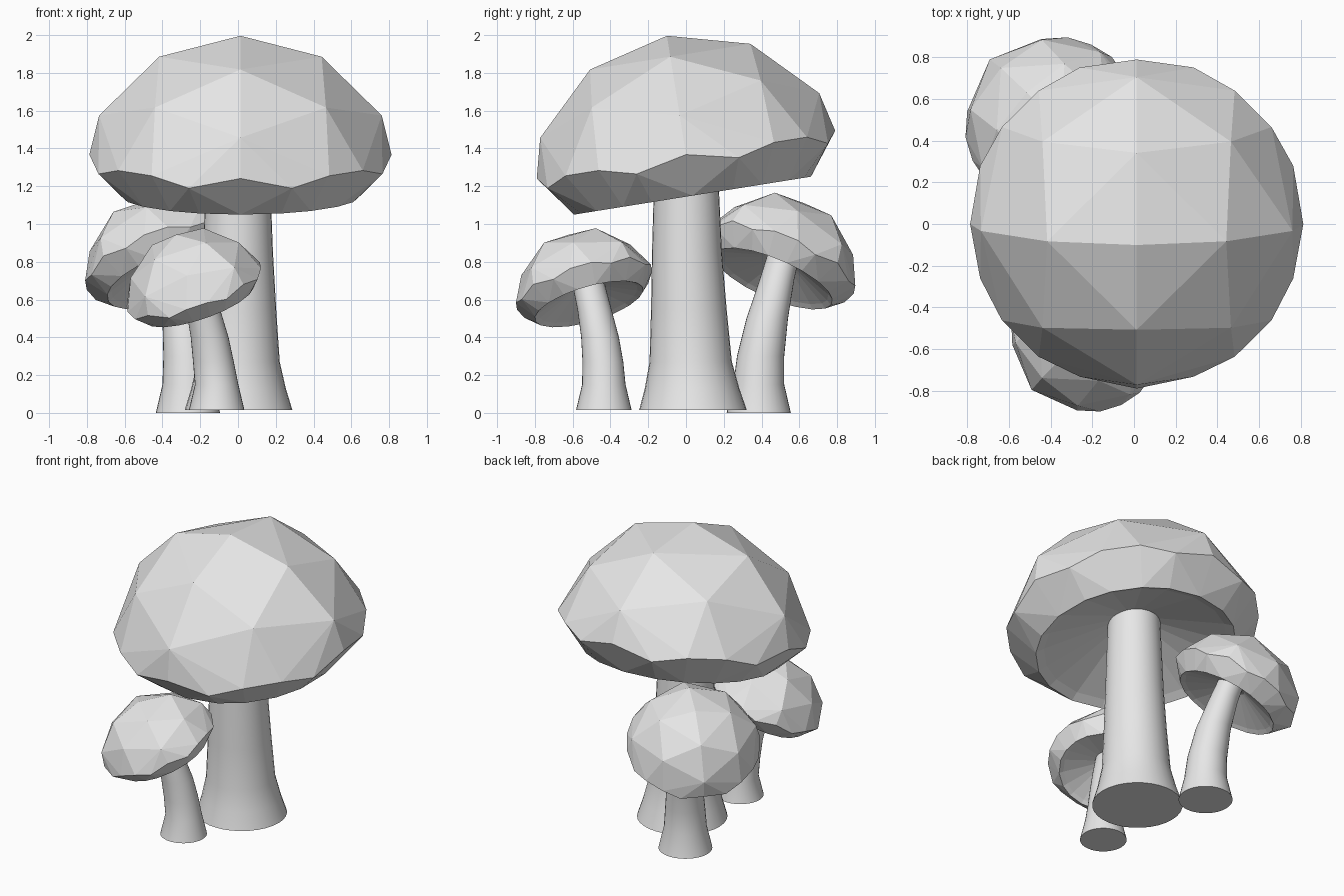
import bpy, bmesh, math
from mathutils import Vector, Matrix

cube = bpy.data.objects.get("Cube")
if cube:
    bpy.data.objects.remove(cube, do_unlink=True)

COLOUR = (0.8, 0.8, 0.8, 1.0)
mat = bpy.data.materials.new("pale grey")
mat.use_nodes = True
mat.diffuse_color = COLOUR
mat.node_tree.nodes["Principled BSDF"].inputs["Base Color"].default_value = COLOUR


def finish(bm, name, smooth=False):
    bmesh.ops.recalc_face_normals(bm, faces=bm.faces)
    mesh = bpy.data.meshes.new(name)
    bm.to_mesh(mesh)
    bm.free()
    mesh.materials.append(mat)
    obj = bpy.data.objects.new(name, mesh)
    bpy.context.collection.objects.link(obj)
    if smooth:
        bpy.ops.object.select_all(action='DESELECT')
        obj.select_set(True)
        bpy.context.view_layer.objects.active = obj
        bpy.ops.object.shade_smooth_by_angle(angle=math.radians(40))
    return obj


def polar(angle, radius, height):
    a = math.radians(angle)
    return Vector((radius * math.cos(a), radius * math.sin(a), height))


def cap(name, centre, axis, size, yaw):
    """Faceted dome with a scalloped rim and a hollow underside."""
    bm = bmesh.new()
    points = [Vector((0, 0, 0.847))]
    for quarter in range(0, 360, 90):
        points += [polar(quarter, 0.43, 0.735), polar(quarter + 45, 0.64, 0.535),
                   polar(quarter, 0.748, 0.42)]
        # Widest ring dips between its corners
        for turn, height in ((0, 0.21), (20, 0.15), (36, 0.2), (54, 0.2), (70, 0.15)):
            points += [polar(quarter + turn, 0.8, height),
                       polar(quarter + turn, 0.635, -0.01)]
    for p in points:
        bm.verts.new(p)
    bmesh.ops.convex_hull(bm, input=bm.verts)

    # Open the base, then run the rim inward and up to form the hollow
    base = [f for f in bm.faces if all(v.co.z < 0 for v in f.verts)]
    bmesh.ops.delete(bm, geom=base, context='FACES')
    rim = [e for e in bm.edges if e.is_boundary]
    for radius, height in ((0.58, 0.02), (0.12, 0.2)):
        new = bmesh.ops.extrude_edge_only(bm, edges=rim)["geom"]
        rim = [g for g in new if isinstance(g, bmesh.types.BMEdge)]
        for v in (g for g in new if isinstance(g, bmesh.types.BMVert)):
            flat = v.co.xy.normalized() * radius
            v.co = (flat.x, flat.y, height)
    bmesh.ops.holes_fill(bm, edges=rim, sides=0)

    tilt = Vector((0, 0, 1)).rotation_difference(Vector(axis)).to_matrix().to_4x4()
    turn = Matrix.Rotation(math.radians(yaw), 4, 'Z')
    bm.transform(Matrix.Translation(centre) @ tilt @ turn @ Matrix.Scale(size, 4))
    finish(bm, name)


def stem(name, sections, sides=32):
    """Round stalk lofted through (x, y, z, radius) sections."""
    bm = bmesh.new()
    rings = [[bm.verts.new(Vector((x, y, z)) + polar(360 * i / sides, r, 0))
              for i in range(sides)] for x, y, z, r in sections]
    for low, high in zip(rings, rings[1:]):
        for i in range(sides):
            j = (i + 1) % sides
            bm.faces.new((low[i], low[j], high[j], high[i]))
    bm.faces.new(rings[0][::-1])
    bm.faces.new(rings[-1])
    finish(bm, name, smooth=True)


# Large mushroom
stem("large_stem", [(0.003, 0.037, 0.015, 0.285), (0.003, 0.032, 0.13, 0.25),
                    (0.003, 0.025, 0.27, 0.218), (0.002, 0.015, 0.55, 0.2),
                    (0, 0.005, 0.85, 0.185), (0, 0, 1.38, 0.165)])
cap("large_cap", (0.013, 0.033, 1.16), (0, -0.158, 0.987), 1.0, 0)

# Small front mushroom
stem("front_stem", [(-0.113, -0.435, 0.015, 0.147), (-0.113, -0.435, 0.15, 0.115),
                    (-0.13, -0.44, 0.27, 0.108), (-0.15, -0.455, 0.4, 0.1),
                    (-0.185, -0.485, 0.55, 0.09), (-0.235, -0.52, 0.7, 0.085)])
cap("front_cap", (-0.205, -0.515, 0.58), (-0.31, -0.27, 0.91), 0.47, 45)

# Small back mushroom
stem("back_stem", [(-0.265, 0.385, 0, 0.17), (-0.265, 0.385, 0.15, 0.135),
                   (-0.27, 0.395, 0.3, 0.125), (-0.29, 0.43, 0.5, 0.11),
                   (-0.33, 0.48, 0.7, 0.092), (-0.37, 0.52, 0.85, 0.085)])
cap("back_cap", (-0.375, 0.465, 0.715), (-0.31, 0.37, 0.87), 0.53, 45)
